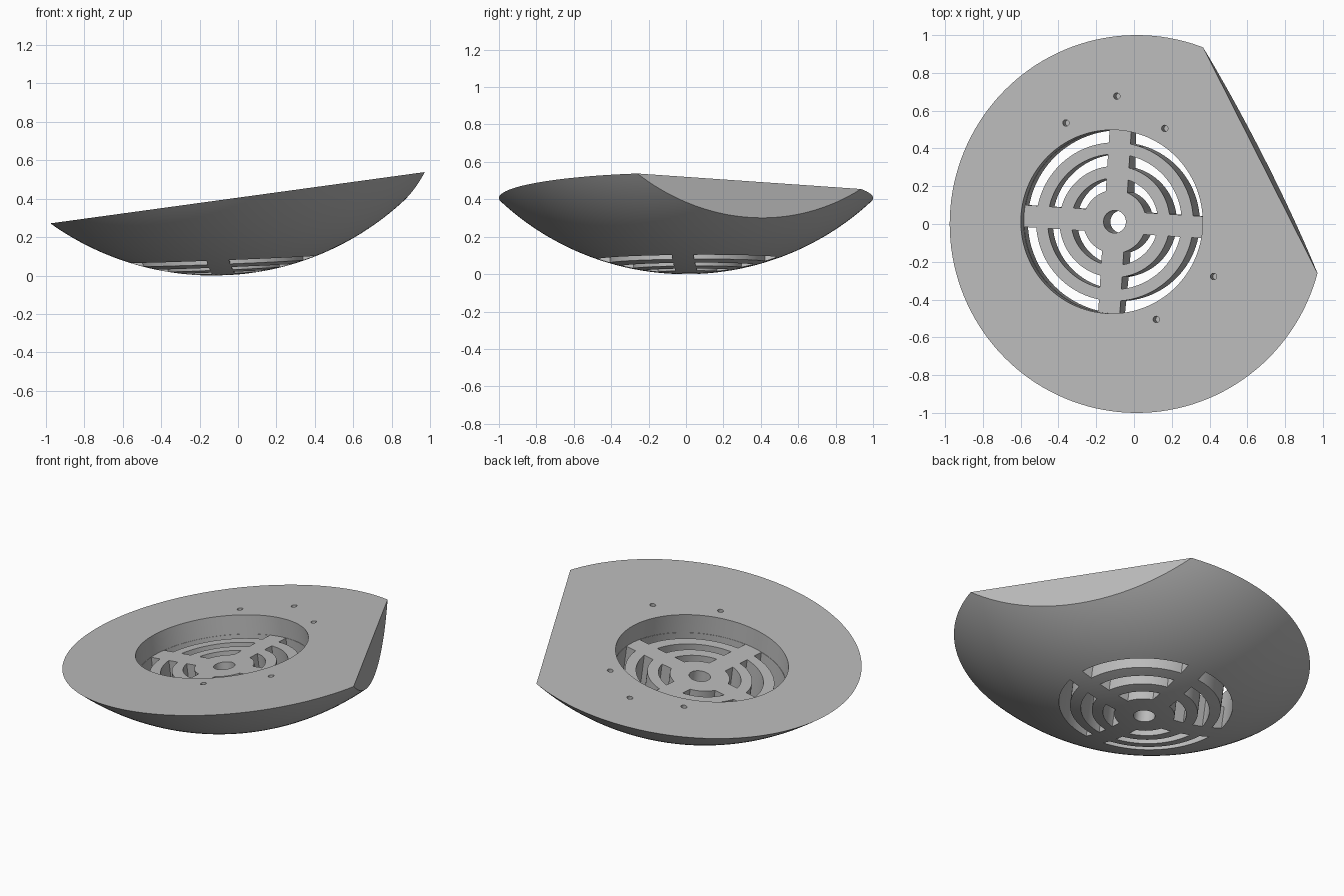
import bpy, bmesh, math
from mathutils import Matrix, Vector

if "Cube" in bpy.data.objects:
    bpy.data.objects.remove(bpy.data.objects["Cube"], do_unlink=True)

RIM = 1.0            # rim radius
RISE = 1.06          # sphere centre height above the rim plane
BALL = math.hypot(RIM, RISE)
FAN = Vector((-0.134, 0.012, 0))   # fan axis in the rim plane
FLOOR = -0.115       # grille top below the rim plane
TILT = Matrix.Translation((0.015, 0, 0.407)) @ Matrix.Rotation(math.radians(-7.8), 4, 'Y')

grey = bpy.data.materials.new("plain grey")
grey.use_nodes = True
color = (0.5, 0.5, 0.5, 1)
grey.diffuse_color = color
grey.node_tree.nodes["Principled BSDF"].inputs["Base Color"].default_value = color


def make_object(name, bm):
    bmesh.ops.recalc_face_normals(bm, faces=bm.faces)
    mesh = bpy.data.meshes.new(name)
    bm.to_mesh(mesh)
    bm.free()
    obj = bpy.data.objects.new(name, mesh)
    bpy.context.collection.objects.link(obj)
    return obj


def prism(bm, outline, low, high):
    """Upright solid over a flat outline."""
    bottom = [bm.verts.new((x, y, low)) for x, y in outline]
    top = [bm.verts.new((x, y, high)) for x, y in outline]
    bm.faces.new(bottom[::-1])
    bm.faces.new(top)
    n = len(outline)
    for i in range(n):
        j = (i + 1) % n
        bm.faces.new((bottom[i], bottom[j], top[j], top[i]))


def arc(center, radius, start, end, count):
    return [(center[0] + radius * math.cos(start + (end - start) * i / count),
             center[1] + radius * math.sin(start + (end - start) * i / count))
            for i in range(count + 1)]


def disc(center, radius, count):
    return arc(center, radius, 0, math.tau, count)[:-1]


def cut(obj, name, bm):
    """Subtract a solid and discard it."""
    cutter = make_object(name, bm)
    mod = obj.modifiers.new(name, 'BOOLEAN')
    mod.operation = 'DIFFERENCE'
    mod.solver = 'EXACT'
    mod.object = cutter
    graph = bpy.context.evaluated_depsgraph_get()
    mesh = bpy.data.meshes.new_from_object(obj.evaluated_get(graph))
    obj.modifiers.clear()
    obj.data = mesh
    bpy.data.objects.remove(cutter, do_unlink=True)


# Dish: spherical cap with a flat lid
bm = bmesh.new()
half = math.asin(RIM / BALL)
profile = [bm.verts.new((BALL * math.sin(half * i / 32), 0, RISE - BALL * math.cos(half * i / 32)))
           for i in range(33)]
edges = [bm.edges.new(pair) for pair in zip(profile, profile[1:])]
bmesh.ops.spin(bm, geom=profile + edges, axis=(0, 0, 1), cent=(0, 0, 0),
               angle=math.tau, steps=144, use_duplicate=False)
bmesh.ops.remove_doubles(bm, verts=bm.verts, dist=1e-4)
bmesh.ops.holes_fill(bm, edges=[e for e in bm.edges if e.is_boundary], sides=0)
dish = make_object("dish_body", bm)

# Flat side
a, b = Vector((0.354, 0.935)), Vector((0.965, -0.26))
along = (b - a).normalized()
out = Vector((-along.y, along.x))
a, b = a - along, b + along
bm = bmesh.new()
prism(bm, [a, b, b + out, a + out], -1, 1)
cut(dish, "side_cutter", bm)

# Round fan pocket
bm = bmesh.new()
prism(bm, disc(FAN, 0.486, 128), FLOOR, 0.2)
cut(dish, "pocket_cutter", bm)

# Grille slots between four straight spokes, and the hub hole
bm = bmesh.new()
spoke = 0.058
for inner, outer in ((0.168, 0.232), (0.295, 0.358), (0.42, 0.484)):
    for quarter in range(4):
        turn = quarter * math.pi / 2 - math.radians(3.6)
        ends = [(r, turn + math.asin(spoke / r), turn + math.pi / 2 - math.asin(spoke / r))
                for r in (inner, outer)]
        (r0, s0, e0), (r1, s1, e1) = ends
        prism(bm, arc(FAN, r1, s1, e1, 24) + arc(FAN, r0, e0, s0, 24), -0.6, FLOOR + 0.02)
prism(bm, disc(FAN, 0.06, 40), -0.6, FLOOR + 0.02)
cut(dish, "grille_cutter", bm)

# Blind screw holes in the lid
bm = bmesh.new()
for x, y in ((-0.092, 0.677), (-0.364, 0.535), (0.164, 0.506), (0.425, -0.278), (0.119, -0.505)):
    prism(bm, disc((x - 0.015, y), 0.017, 20), -0.1, 0.1)
cut(dish, "screw_hole_cutter", bm)

# Tilt, colour and shade
dish.data.transform(TILT)
dish.data.materials.clear()
dish.data.materials.append(grey)
for poly in dish.data.polygons:
    poly.material_index = 0
bpy.context.view_layer.objects.active = dish
dish.select_set(True)
bpy.ops.object.shade_smooth_by_angle(angle=math.radians(30))
